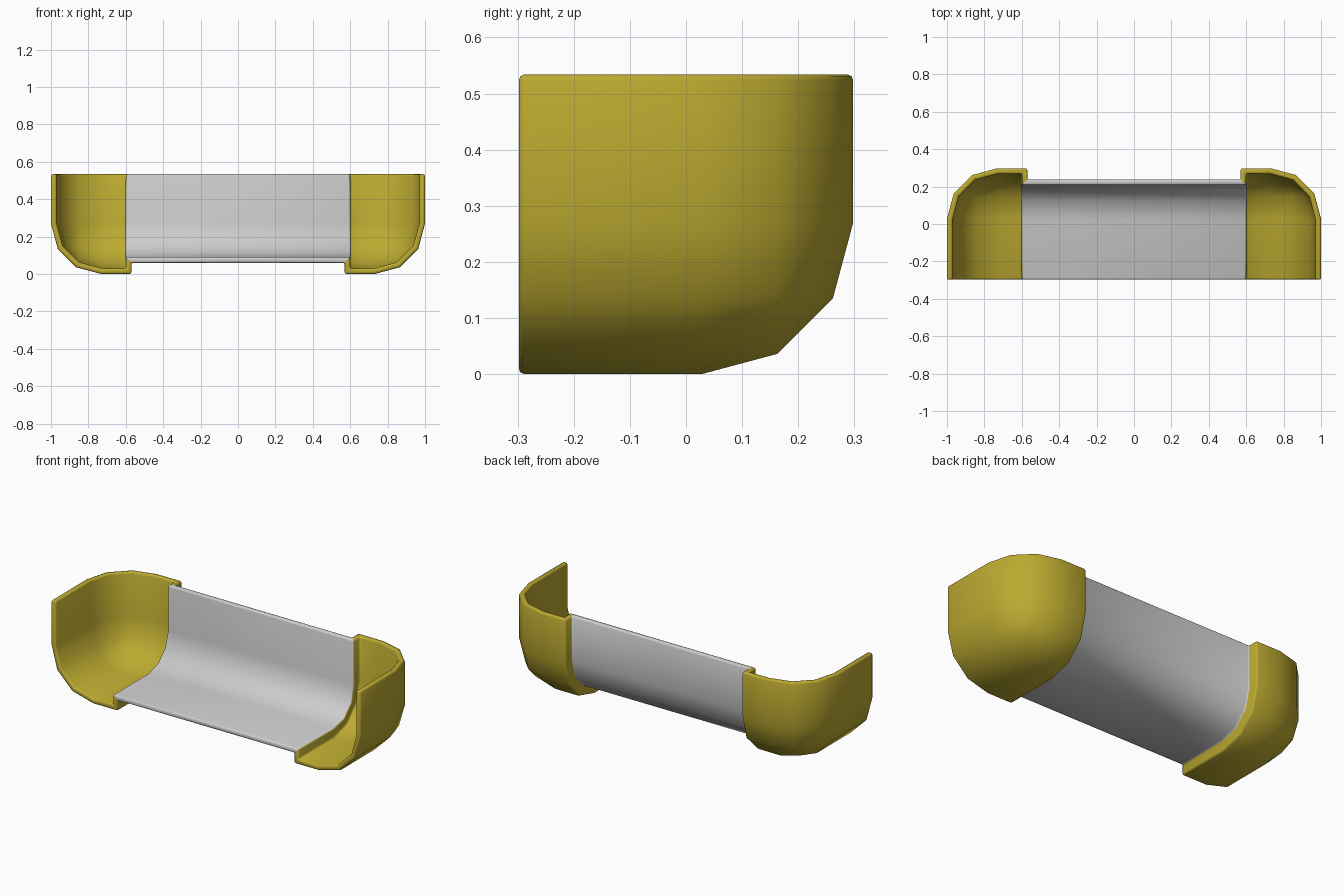
import bpy, bmesh
from mathutils import Vector

if "Cube" in bpy.data.objects:
    bpy.data.objects.remove(bpy.data.objects["Cube"])

X_IN, X_OUT = 0.57, 1.0        # end cap span along x
Y, H = 0.298, 0.534            # half depth, height
R, STEP, WALL = 0.27, 0.06, 0.03
EPS = 1e-4


def material(name, colour):
    m = bpy.data.materials.new(name)
    m.diffuse_color = colour
    m.use_nodes = True
    m.node_tree.nodes["Principled BSDF"].inputs["Base Color"].default_value = m.diffuse_color
    return m


def on_plane(item, axis, value):
    return all(abs(v.co[axis] - value) < EPS for v in item.verts)


def extrude(bm, edges, mat):
    old = set(bm.faces)
    geom = bmesh.ops.extrude_edge_only(bm, edges=edges)["geom"]
    for f in set(bm.faces) - old:
        f.material_index = mat
    return ([g for g in geom if isinstance(g, bmesh.types.BMVert)],
            [g for g in geom if isinstance(g, bmesh.types.BMEdge)])


bm = bmesh.new()

# End cap: box with one rounded corner, left open at inner side, front and top
bmesh.ops.create_cube(bm, size=1)
for v in bm.verts:
    v.co = Vector((X_OUT if v.co.x > 0 else X_IN,
                   Y if v.co.y > 0 else -Y,
                   H if v.co.z > 0 else 0))
corner = max(bm.verts, key=lambda v: v.co.x + v.co.y - v.co.z)
bmesh.ops.bevel(bm, geom=list(corner.link_edges), offset=R, offset_type='OFFSET',
                segments=3, profile=0.5, affect='EDGES', clamp_overlap=False)
open_faces = [f for f in bm.faces if on_plane(f, 0, X_IN)
              or on_plane(f, 1, -Y) or on_plane(f, 2, H)]
bmesh.ops.delete(bm, geom=open_faces, context='FACES')

# Step from the cap in to the recessed panel, concentric with the cap's curve
inner = [e for e in bm.edges if on_plane(e, 0, X_IN)]
verts, edges = extrude(bm, inner, 0)
k = (R - STEP) / R
for v in verts:
    if v.co.y > Y - R:
        v.co.y = Y - R + (v.co.y - Y + R) * k
    if v.co.z < R:
        v.co.z = R + (v.co.z - R) * k

# Recessed grey panel, run to the centre line
verts, edges = extrude(bm, edges, 1)
for v in verts:
    v.co.x = 0

# Outward normals, judged from the floor of the cap
bmesh.ops.recalc_face_normals(bm, faces=bm.faces)
bm.normal_update()
if min(bm.faces, key=lambda f: f.calc_center_median().z).normal.z > 0:
    bmesh.ops.reverse_faces(bm, faces=bm.faces)
for f in bm.faces:
    f.smooth = True

mesh = bpy.data.meshes.new("corner_shell")
bm.to_mesh(mesh)
bm.free()
mesh.materials.append(material("yellow", (0.5, 0.4, 0.03, 1)))
mesh.materials.append(material("grey", (0.8, 0.8, 0.8, 1)))
shell = bpy.data.objects.new("corner_shell", mesh)
bpy.context.collection.objects.link(shell)

# Mirror, wall thickness and softened rims
mirror = shell.modifiers.new("mirror", 'MIRROR')
mirror.use_clip = True
solid = shell.modifiers.new("wall", 'SOLIDIFY')
solid.thickness = WALL
solid.offset = -1
solid.use_even_offset = True
bevel = shell.modifiers.new("soft_edges", 'BEVEL')
bevel.width = 0.01
bevel.segments = 2
bevel.limit_method = 'ANGLE'
bevel.angle_limit = 1.0
